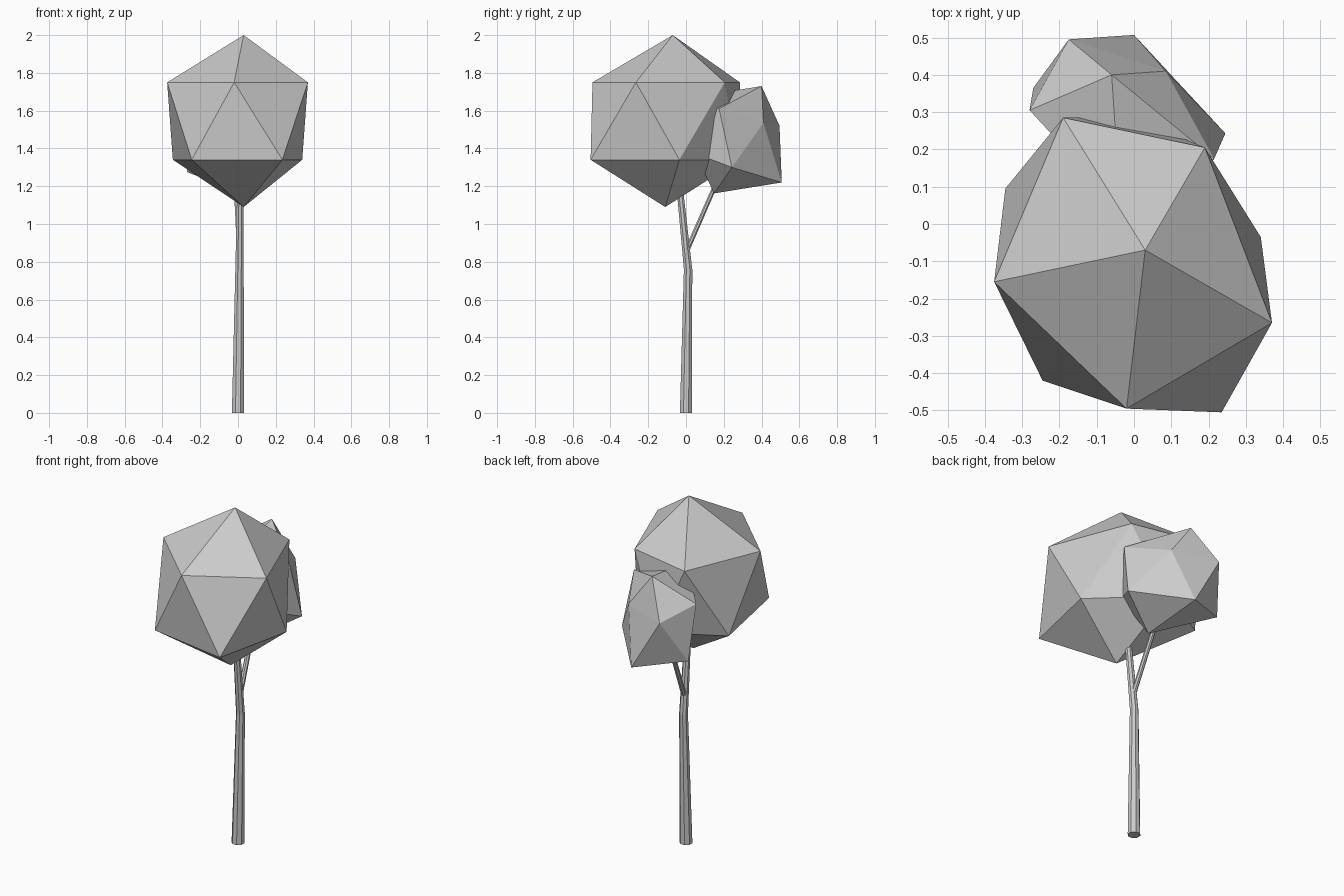
import bpy, bmesh, math
from mathutils import Vector

if "Cube" in bpy.data.objects:
    bpy.data.objects.remove(bpy.data.objects["Cube"])


def finish(bm, name):
    bmesh.ops.recalc_face_normals(bm, faces=bm.faces)
    mesh = bpy.data.meshes.new(name)
    bm.to_mesh(mesh)
    bm.free()
    obj = bpy.data.objects.new(name, mesh)
    bpy.context.collection.objects.link(obj)
    return obj


def crown(name, points):
    """Irregular twenty-sided foliage clump wrapped around its corner points."""
    bm = bmesh.new()
    for p in points:
        bm.verts.new(p)
    bmesh.ops.convex_hull(bm, input=bm.verts[:])
    return finish(bm, name)


def limb(name, path, sides):
    """Tapered tube through (x, y, z, radius) stations with level rings."""
    bm = bmesh.new()
    rings = []
    for x, y, z, r in path:
        rings.append([bm.verts.new((x + r * math.cos(math.tau * (i + 0.5) / sides),
                                    y + r * math.sin(math.tau * (i + 0.5) / sides), z))
                      for i in range(sides)])
    for low, high in zip(rings, rings[1:]):
        for i in range(sides):
            j = (i + 1) % sides
            bm.faces.new((low[i], low[j], high[j], high[i]))
    bm.faces.new(rings[0])
    bm.faces.new(rings[-1])
    return finish(bm, name)


# Trunk with a slight bend, and the side branch forking off it
limb("trunk", [(0, 0, 0, 0.035), (0.008, 0.011, 0.76, 0.024),
               (0.012, -0.028, 1.14, 0.019), (0.015, -0.05, 1.35, 0.016)], 8)
limb("side_branch", [(0.008, 0.005, 0.86, 0.015), (-0.008, 0.14, 1.17, 0.014),
                     (-0.012, 0.18, 1.26, 0.012)], 8)

# Large crown: tip, upper ring, lower ring, bottom
upper = [(-0.19, 0.285), (0.19, 0.205), (0.37, -0.265), (-0.02, -0.495), (-0.375, -0.155)]
lower = [(-0.345, 0.095), (-0.245, -0.42), (0.235, -0.505), (0.34, -0.035), (0.0, 0.285)]
crown("large_crown", [(0.03, -0.07, 2.0), (0.03, -0.11, 1.09)]
      + [(x, y, 1.75) for x, y in upper] + [(x, y, 1.34) for x, y in lower])

# Small crown: outer corners, with the buried ones mirrored through its centre
centre = Vector((-0.018, 0.274, 1.446))
A, B, C, D, E, F, G = [Vector(p) for p in (
    (-0.06, 0.40, 1.73), (-0.175, 0.495, 1.52), (0.085, 0.41, 1.535), (0.0, 0.507, 1.22),
    (0.245, 0.243, 1.30), (-0.27, 0.365, 1.275), (-0.28, 0.305, 1.59))]
buried = [2 * centre - p for p in (A, B, C, D)]
crown("small_crown", [A, B, C, D, E, F, G, Vector((0.215, 0.175, 1.61))] + buried)
